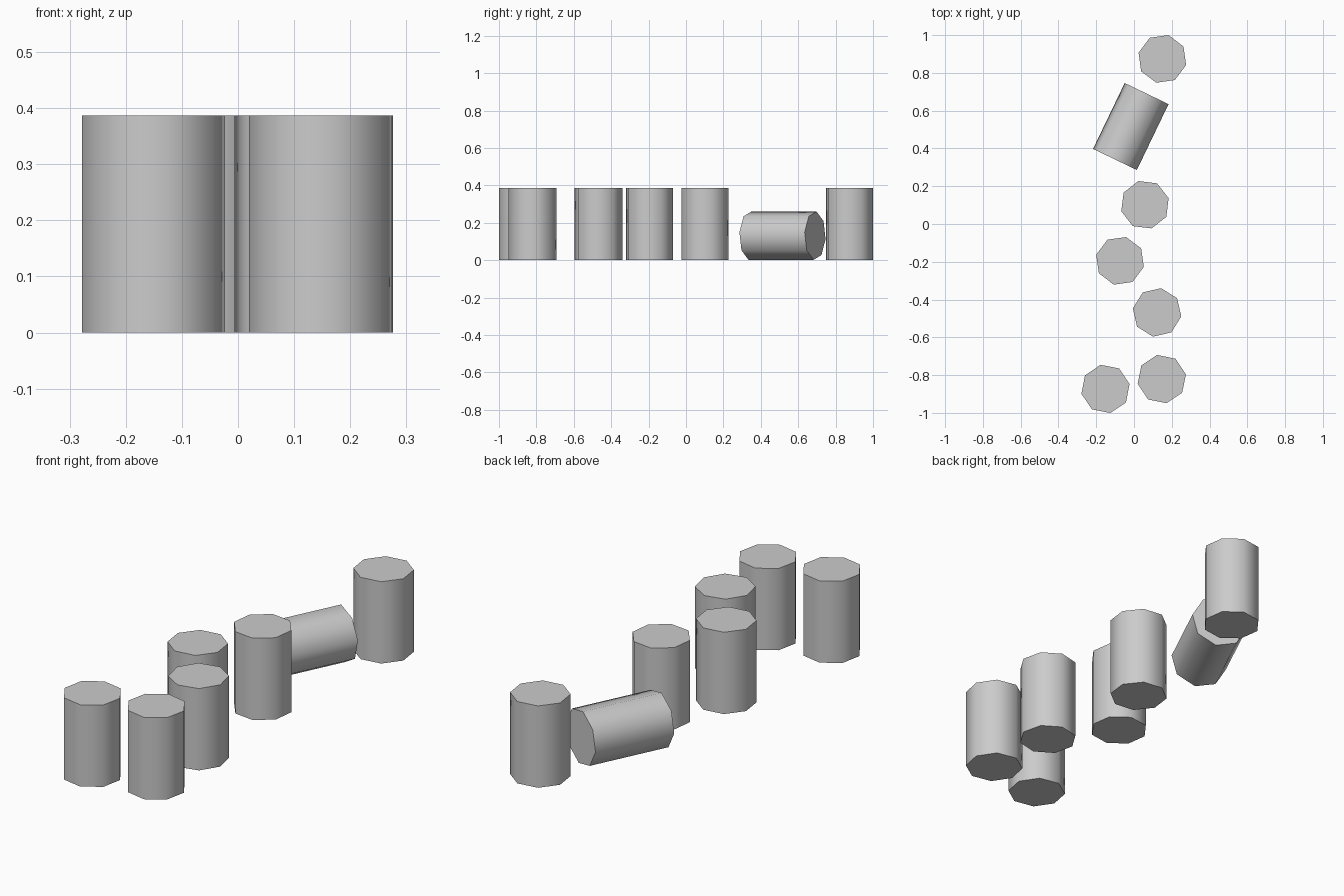
import bpy
import math
from mathutils import Matrix, Vector

if "Cube" in bpy.data.objects:
    bpy.data.objects.remove(bpy.data.objects["Cube"], do_unlink=True)

RADIUS, HEIGHT, SIDES = 0.13, 0.387, 8

# One plain grey for every post
grey = bpy.data.materials.new("light_grey")
grey.use_nodes = True
colour = (0.6, 0.6, 0.6, 1)
grey.diffuse_color = colour
grey.node_tree.nodes["Principled BSDF"].inputs["Base Color"].default_value = colour


def post(name, centre, axis, across, turn):
    """Eight-sided post along axis; turn (degrees) is measured from across."""
    bpy.ops.mesh.primitive_cylinder_add(vertices=SIDES, radius=RADIUS, depth=HEIGHT)
    obj = bpy.context.object
    obj.name = name
    # Put a corner on the local x axis, then turn it by the given angle
    spin = Matrix.Rotation(math.radians(turn), 4, "Z")
    axis, across = axis.normalized(), across.normalized()
    frame = Matrix((across, axis.cross(across), axis)).transposed().to_4x4()
    obj.matrix_world = Matrix.Translation(centre) @ frame @ spin
    obj.data.materials.append(grey)
    bpy.ops.object.shade_smooth_by_angle(angle=math.radians(60))
    return obj


# Standing posts: x, y, turn
UP, RIGHT = Vector((0, 0, 1)), Vector((1, 0, 0))
standing = [
    (0.15, 0.874, 30.5),
    (0.058, 0.102, 15.5),
    (-0.074, -0.195, 30.5),
    (0.122, -0.468, 35.5),
    (0.147, -0.821, 11),
    (-0.151, -0.873, 11.5),
]
for i, (x, y, turn) in enumerate(standing, 1):
    post(f"standing_post_{i}", (x, y, HEIGHT / 2), UP, RIGHT, turn)

# Fallen post lying on its side
heading = math.radians(64.3)
along = Vector((math.cos(heading), math.sin(heading), 0))
post("fallen_post", (-0.017, 0.516, 0.131), along, UP, -8)
